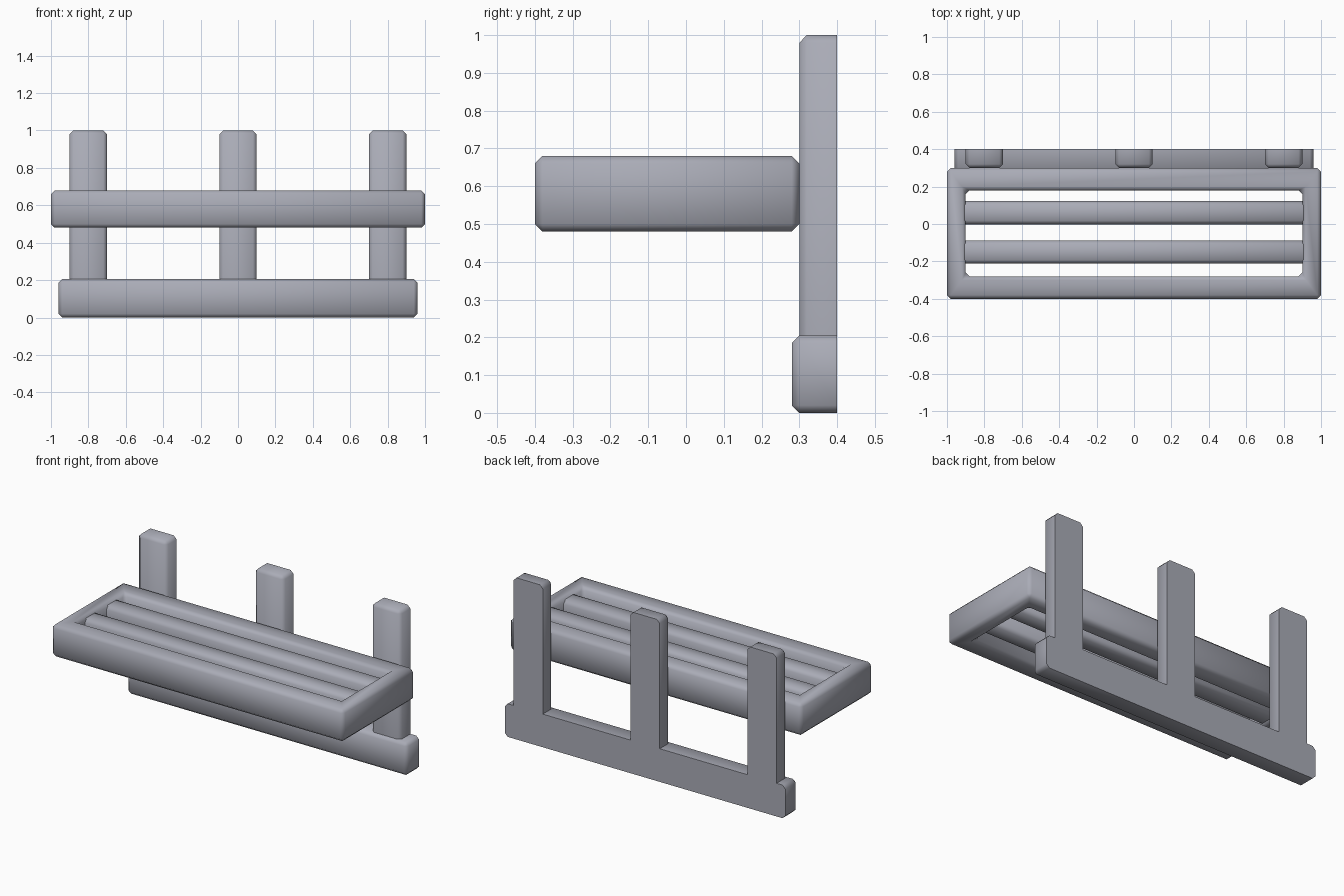
import bpy, bmesh, math

if "Cube" in bpy.data.objects:
    bpy.data.objects.remove(bpy.data.objects["Cube"])

grey = bpy.data.materials.new("grey paint")
grey.diffuse_color = (0.40, 0.41, 0.47, 1)
grey.use_nodes = True
grey.node_tree.nodes["Principled BSDF"].inputs["Base Color"].default_value = grey.diffuse_color


def finish(bm, name, keep_edge=lambda e: False, width=0.02):
    """Chamfer every real corner edge except the kept ones, then make the object."""
    bmesh.ops.recalc_face_normals(bm, faces=bm.faces[:])
    edges = [e for e in bm.edges
             if e.calc_face_angle(0) > 0.5 and not keep_edge(e)]
    bmesh.ops.bevel(bm, geom=edges, offset=width, segments=1,
                    profile=0.5, affect='EDGES')
    mesh = bpy.data.meshes.new(name)
    bm.to_mesh(mesh)
    bm.free()
    mesh.materials.append(grey)
    obj = bpy.data.objects.new(name, mesh)
    bpy.context.collection.objects.link(obj)
    bpy.ops.object.select_all(action='DESELECT')
    obj.select_set(True)
    bpy.context.view_layer.objects.active = obj
    bpy.ops.object.shade_smooth_by_angle(angle=math.radians(50))
    return obj


def box(name, lo, hi, keep_edge=lambda e: False):
    bm = bmesh.new()
    bmesh.ops.create_cube(bm, size=1)
    for v in bm.verts:
        v.co = [(a + b) / 2 + c * (b - a) for a, b, c in zip(lo, hi, v.co)]
    return finish(bm, name, keep_edge)


def edge_at(e, axis, value):
    return all(abs(v.co[axis] - value) < 1e-4 for v in e.verts)


# Seat frame: rectangular ring
bm = bmesh.new()
rings = []
for x, y0, y1 in ((1.0, -0.4, 0.3), (0.9, -0.28, 0.18)):
    for z in (0.48, 0.68):
        rings.append([bm.verts.new((px, py, z)) for px, py in
                      ((-x, y0), (x, y0), (x, y1), (-x, y1))])
ob, ot, ib, it = rings
for a, b in ((ob, ot), (ot, it), (it, ib), (ib, ob)):
    for i in range(4):
        j = (i + 1) % 4
        bm.faces.new((a[i], a[j], b[j], b[i]))
finish(bm, "seat_frame")

# Two slats across the seat opening
for i, y in enumerate((-0.15, 0.06)):
    box(f"seat_slat_{i + 1}", (-0.95, y - 0.062, 0.50), (0.95, y + 0.062, 0.665))

# Bottom board, flat at the back
box("bottom_board", (-0.96, 0.28, 0), (0.96, 0.4, 0.205),
    lambda e: edge_at(e, 1, 0.4))

# Three uprights, flat at the back and standing on the board
for i, x in enumerate((-0.8, 0, 0.8)):
    box(f"upright_{i + 1}", (x - 0.1, 0.3, 0.205), (x + 0.1, 0.4, 1),
        lambda e: edge_at(e, 1, 0.4) or edge_at(e, 2, 0.205))
